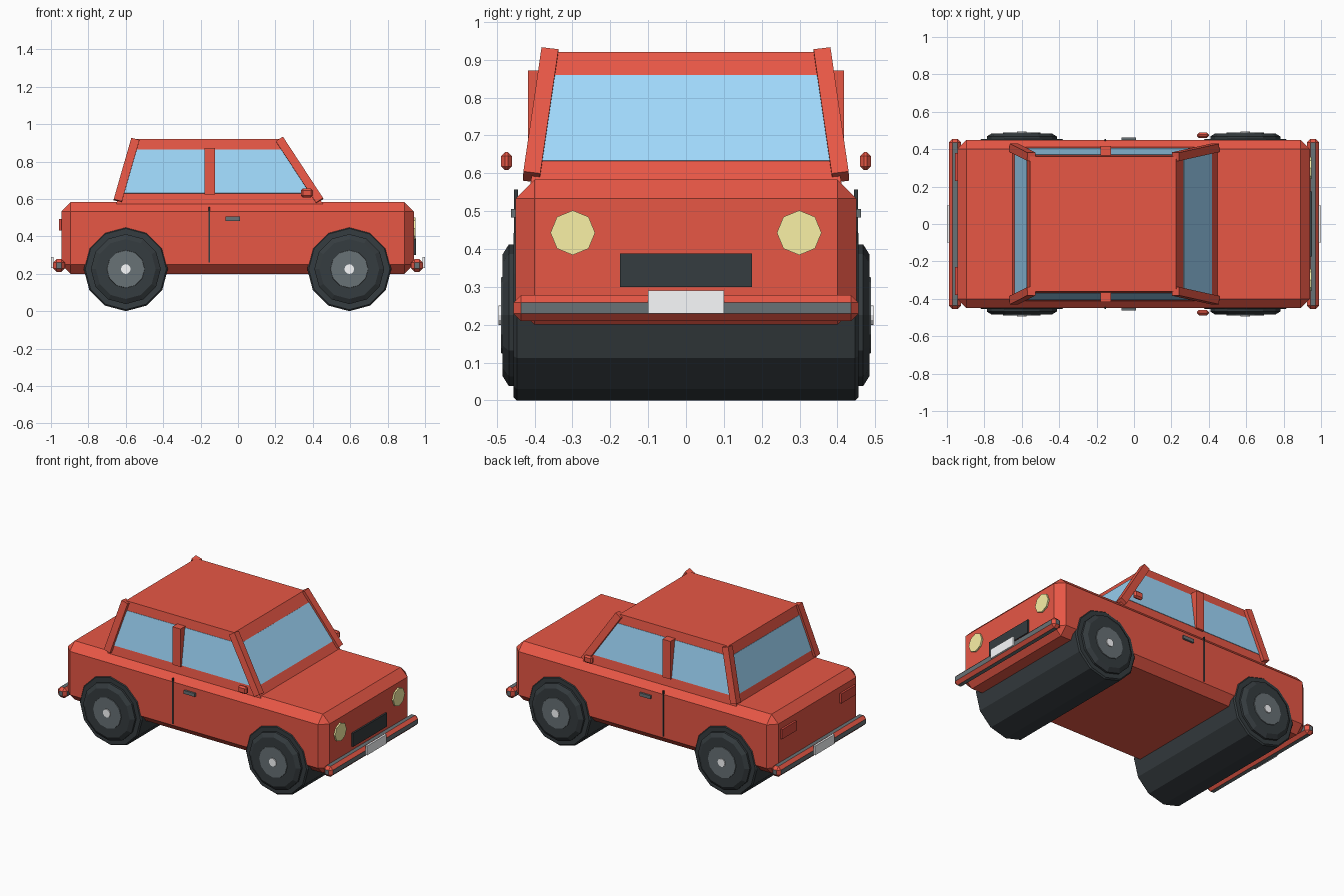
import bpy, bmesh, math
from mathutils import Vector, Matrix

if "Cube" in bpy.data.objects:
    bpy.data.objects.remove(bpy.data.objects["Cube"])


def material(name, rgb):
    m = bpy.data.materials.new(name)
    m.diffuse_color = (*rgb, 1)
    m.use_nodes = True
    m.node_tree.nodes["Principled BSDF"].inputs["Base Color"].default_value = m.diffuse_color
    return m


RED = material("red_paint", (0.80, 0.095, 0.06))
TAIL = material("tail_red", (0.70, 0.07, 0.05))
GLASS = material("glass", (0.35, 0.69, 0.97))
RUBBER = material("rubber", (0.036, 0.045, 0.05))
METAL = material("dark_metal", (0.14, 0.168, 0.18))
SILVER = material("silver", (0.95, 0.96, 0.98))
LAMP = material("lamp_yellow", (0.95, 0.88, 0.38))


def finish(name, bm, mat):
    bmesh.ops.recalc_face_normals(bm, faces=bm.faces)
    me = bpy.data.meshes.new(name)
    bm.to_mesh(me)
    bm.free()
    me.materials.append(mat)
    ob = bpy.data.objects.new(name, me)
    bpy.context.collection.objects.link(ob)
    return ob


def box(name, x, y, z, mat, bevel=0, bevel_mat=None):
    """Box from (min, max) ranges, optionally chamfered."""
    bm = bmesh.new()
    size = [r[1] - r[0] for r in (x, y, z)]
    mid = Vector([(r[0] + r[1]) / 2 for r in (x, y, z)])
    bmesh.ops.create_cube(bm, size=1, matrix=Matrix.Translation(mid) @ Matrix.Diagonal((*size, 1)))
    ob = finish(name, bm, mat)
    if bevel_mat:
        ob.data.materials.append(bevel_mat)
    if bevel:
        mod = ob.modifiers.new("chamfer", "BEVEL")
        mod.width, mod.segments = bevel, 1
        mod.material = 1 if bevel_mat else -1
    return ob


def mirrored_y(y, s):
    return sorted((y[0] * s, y[1] * s))


def slab(name, bottom, top, mat):
    """Solid between two matching loops of points."""
    bm = bmesh.new()
    a = [bm.verts.new(p) for p in bottom]
    b = [bm.verts.new(p) for p in top]
    bm.faces.new(a)
    bm.faces.new(b)
    for i in range(len(a)):
        j = (i + 1) % len(a)
        bm.faces.new((a[i], a[j], b[j], b[i]))
    return finish(name, bm, mat)


def pane(name, pts, out):
    """Thin glass sheet laid on the cabin surface."""
    o = Vector(out).normalized() * 0.003
    slab(name, [Vector(p) - o for p in pts], [Vector(p) + o for p in pts], GLASS)


def lathe_y(name, cx, cz, profile, mat, n=12):
    """Closed solid turned about the y direction; profile = (y, radius)."""
    bm = bmesh.new()
    rings = []
    for y, r in profile:
        rings.append([bm.verts.new((cx + r * math.cos(2 * math.pi * i / n), y,
                                    cz + r * math.sin(2 * math.pi * i / n))) for i in range(n)])
    for p, q in zip(rings, rings[1:]):
        for i in range(n):
            j = (i + 1) % n
            bm.faces.new((p[i], p[j], q[j], q[i]))
    bm.faces.new(rings[0])
    bm.faces.new(rings[-1])
    return finish(name, bm, mat)


# Lower body
box("body", (-0.945, 0.94), (-0.45, 0.45), (0.20, 0.583), RED, 0.05)

# Tapered cabin
Z0, Z1 = 0.57, 0.92


def cabin_loop(x0, x1, y, z):
    return [(x0, -y, z), (x1, -y, z), (x1, y, z), (x0, y, z)]


slab("cabin", cabin_loop(-0.652, 0.456, 0.411, Z0), cabin_loop(-0.555, 0.225, 0.36, Z1), RED)


def on_cabin(z, a, b):
    return a + (b - a) * (z - Z0) / (Z1 - Z0)


# Windscreen and rear window
for name, a, b, out in (("windscreen", 0.456, 0.225, (0.35, 0, 0.231)),
                        ("rear_window", -0.652, -0.555, (-0.35, 0, 0.097))):
    xl, xh = on_cabin(0.632, a, b), on_cabin(0.858, a, b)
    pane(name, [(xl, -0.38, 0.632), (xl, 0.38, 0.632), (xh, 0.35, 0.858), (xh, -0.35, 0.858)], out)

# Parts repeated on both sides
for s, side in ((-1, "right"), (1, "left")):
    yl, yh = s * on_cabin(0.63, 0.411, 0.36), s * on_cabin(0.863, 0.411, 0.36)
    pane(side + "_side_window", [(-0.612, yl, 0.63), (0.395, yl, 0.63),
                                 (0.255, yh, 0.863), (-0.54, yh, 0.863)], (0, s * 0.35, 0.051))
    box(side + "_middle_pillar", (-0.18, -0.122), mirrored_y((0.36, 0.417), s), (0.625, 0.872), RED)
    # Corner pillars
    for end, xa, xb in (("front", 0.437, 0.222), ("rear", -0.643, -0.549)):
        p, q = Vector((xa, s * 0.408, 0.59)), Vector((xb, s * 0.36, 0.918))
        d = q - p
        bm = bmesh.new()
        bmesh.ops.create_cube(bm, size=1, matrix=Matrix.Translation((p + q) / 2)
                              @ Vector((0, 0, 1)).rotation_difference(d).to_matrix().to_4x4()
                              @ Matrix.Diagonal((0.045, 0.045, d.length, 1)))
        finish(f"{side}_{end}_pillar", bm, RED)
    # Door seam, handle and mirror
    box(side + "_door_seam", (-0.157, -0.149), mirrored_y((0.444, 0.454), s), (0.26, 0.557), RUBBER)
    box(side + "_door_handle", (-0.067, 0.012), mirrored_y((0.445, 0.462), s), (0.483, 0.505), METAL)
    box(side + "_mirror", (0.337, 0.40), mirrored_y((0.46, 0.488), s), (0.608, 0.656), RED, 0.01)
    # Lamps
    bm = bmesh.new()
    bmesh.ops.create_cone(bm, cap_ends=True, segments=8, radius1=0.059, radius2=0.059, depth=0.03,
                          matrix=Matrix.Translation((0.935, s * 0.299, 0.443))
                          @ Matrix.Rotation(math.pi / 2, 4, "Y"))
    finish(side + "_headlight", bm, LAMP)
    box(side + "_tail_light", (-0.958, -0.93), mirrored_y((0.23, 0.38), s), (0.43, 0.492), TAIL)
    # Wheel faces
    for end, x in (("front", 0.595), ("rear", -0.6)):
        name = f"{side}_{end}_"
        lathe_y(name + "tyre_wall", x, 0.225, [(s * 0.44, 0.187), (s * 0.468, 0.187), (s * 0.485, 0.16)], RUBBER)
        lathe_y(name + "hub", x, 0.225, [(s * 0.47, 0.105), (s * 0.489, 0.10)], METAL)
        lathe_y(name + "hub_cap", x, 0.225, [(s * 0.48, 0.026), (s * 0.495, 0.026)], SILVER)

# Full-width rollers joining the wheels
for end, x in (("front", 0.595), ("rear", -0.6)):
    lathe_y(end + "_roller", x, 0.225, [(-0.455, 0.217), (-0.447, 0.225), (0.447, 0.225), (0.455, 0.217)], RUBBER)

# Bumpers, plates and grille
for s, end in ((1, "front"), (-1, "rear")):
    box(end + "_bumper", sorted((s * 0.925, s * 0.989)), (-0.455, 0.455), (0.21, 0.278), METAL, 0.019, RED)
    box(end + "_plate", sorted((s * 0.986, s * 1.0)), (-0.10, 0.10), (0.23, 0.29), SILVER)
box("grille", (0.92, 0.951), (-0.174, 0.174), (0.30, 0.388), RUBBER)
